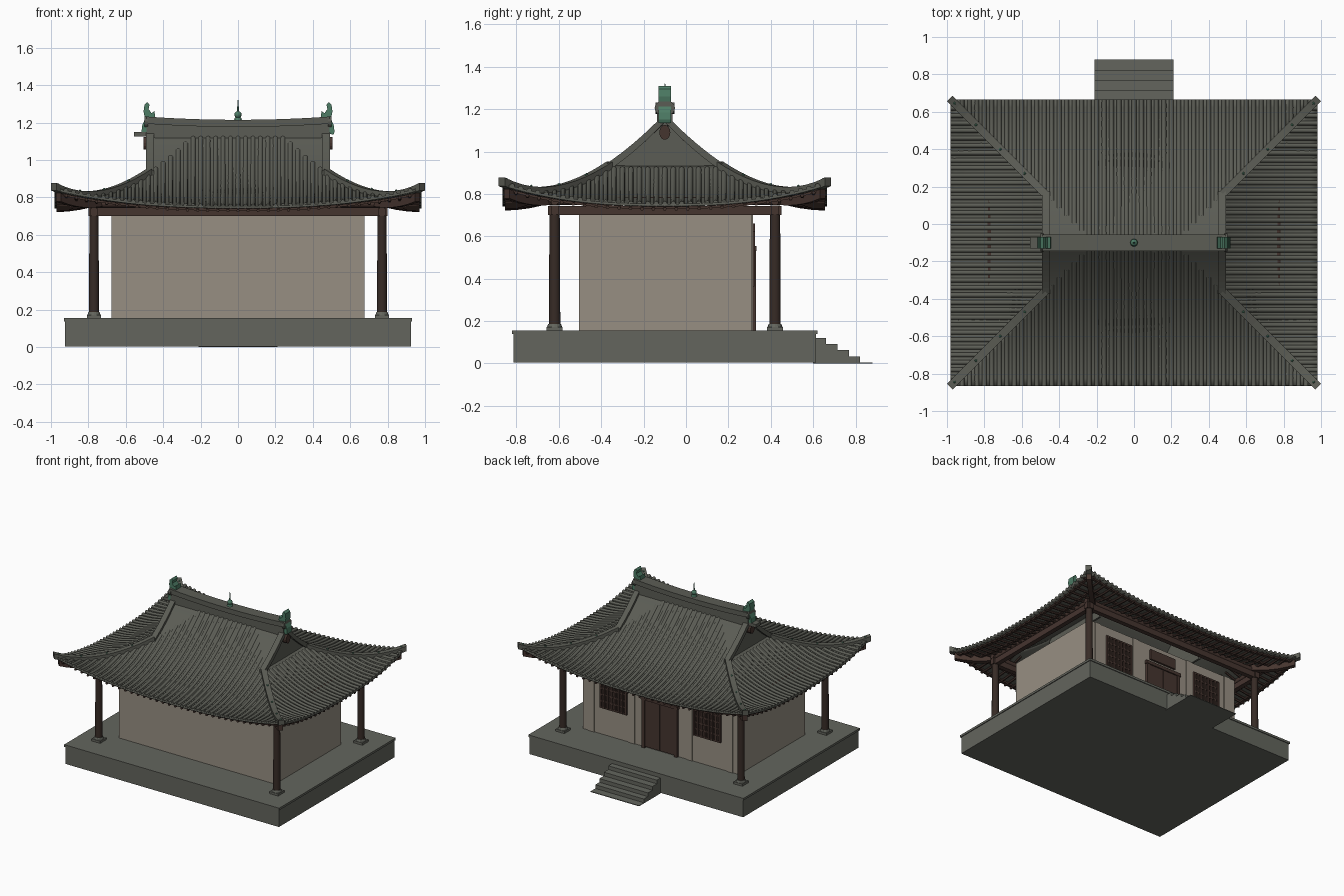
import bpy, bmesh, math
from mathutils import Vector, Matrix

cube = bpy.data.objects.get("Cube")
if cube:
    bpy.data.objects.remove(cube, do_unlink=True)


def material(name, r, g, b):
    m = bpy.data.materials.new(name)
    m.use_nodes = True
    m.diffuse_color = (r, g, b, 1)
    m.node_tree.nodes["Principled BSDF"].inputs["Base Color"].default_value = (r, g, b, 1)
    return m


STONE = material("grey stone", .125, .13, .11)
TILE = material("grey roof tile", .105, .108, .09)
PLASTER = material("tan plaster", .31, .275, .225)
WOOD = material("brown wood", .06, .035, .028)
DARK = material("dark column wood", .038, .024, .019)
BRONZE = material("green bronze", .075, .2, .13)

CY = -.1      # depth centre of the roof
EAVE = .765   # run from ridge line to eave
HIP = .215    # offset that places the 45 degree hips
GABLE = .275  # run at which the gables meet the hips
Z = Vector((0, 0, 1))


# ---- helpers ----
def finish(name, bm, mat, smooth=False):
    bmesh.ops.recalc_face_normals(bm, faces=bm.faces[:])
    mesh = bpy.data.meshes.new(name)
    bm.to_mesh(mesh)
    bm.free()
    mesh.materials.append(mat)
    ob = bpy.data.objects.new(name, mesh)
    bpy.context.collection.objects.link(ob)
    if smooth:
        bpy.ops.object.select_all(action='DESELECT')
        ob.select_set(True)
        bpy.context.view_layer.objects.active = ob
        bpy.ops.object.shade_smooth_by_angle(angle=math.radians(50))
    return ob


def box(bm, x0, x1, y0, y1, z0, z1):
    m = Matrix.Translation(((x0 + x1) / 2, (y0 + y1) / 2, (z0 + z1) / 2))
    m = m @ Matrix.Diagonal((x1 - x0, y1 - y0, z1 - z0, 1))
    bmesh.ops.create_cube(bm, size=1, matrix=m)


def cylinder(bm, x, y, z0, z1, r0, r1=None, n=16):
    bmesh.ops.create_cone(bm, cap_ends=True, segments=n, radius1=r0, radius2=r0 if r1 is None else r1,
                          depth=z1 - z0, matrix=Matrix.Translation((x, y, (z0 + z1) / 2)))


def circle(r, n, r2=None):
    return [(r * math.cos(math.tau * i / n), (r2 or r) * math.sin(math.tau * i / n)) for i in range(n)]


def rect(w, h):
    return [(w, h), (-w, h), (-w, -h), (w, -h)]


def sweep(bm, path, across, profile):
    rings = [[bm.verts.new(p + across * u + Z * v) for u, v in profile] for p in path]
    n = len(profile)
    for a, b in zip(rings, rings[1:]):
        for i in range(n):
            bm.faces.new((a[i], a[(i + 1) % n], b[(i + 1) % n], b[i]))
    bm.faces.new(rings[0])
    bm.faces.new(rings[-1])


def prism(bm, points, offset):
    face = bm.faces.new([bm.verts.new(p) for p in points])
    out = bmesh.ops.extrude_face_region(bm, geom=[face])
    verts = [v for v in out["geom"] if isinstance(v, bmesh.types.BMVert)]
    bmesh.ops.translate(bm, verts=verts, vec=offset)
    bm.faces.new([bm.verts.new(p) for p in points])
    bmesh.ops.remove_doubles(bm, verts=bm.verts[:], dist=1e-5)


def height(p, u):
    return .747 + .4 * (1 - p / EAVE) ** 2 + .098 * min(u, 1) ** 2.5 * (p / EAVE) ** 4


# Point on a roof slope: sides 0/1 face front/back, 2/3 face left/right
def roof(side, a, p, dz=0):
    s = -1 if side in (0, 3) else 1
    if side < 2:
        return Vector((a, CY + s * p, height(p, abs(a) / (p + HIP)) + dz))
    return Vector((s * (p + HIP), CY + a, height(p, abs(a) / max(p, .01)) + dz))


def steps(a, b, n):
    return [a + (b - a) * i / n for i in range(n + 1)]


# ---- platform and stairs ----
bm = bmesh.new()
box(bm, -.924, .924, -.814, .614, .004, .14)
box(bm, -.93, .93, -.82, .62, .138, .155)
finish("platform", bm, STONE)
bm = bmesh.new()
for i, y in enumerate((.88, .82, .77, .715, .66)):
    box(bm, -.21, .21, .6, y, 0, .005 + i * .029)
finish("stairs", bm, STONE)

# ---- hall walls and facade on the back ----
bm = bmesh.new()
box(bm, -.675, .675, -.505, .31, .155, .7)
for s in (-1, 1):
    for x in (.6, .25):
        box(bm, s * x - .025, s * x + .025, .3, .316, .155, .7)
finish("walls", bm, PLASTER)

bm = bmesh.new()
for s in (-1, 1):
    box(bm, s * .14 - .012, s * .14 + .012, .3, .33, .155, .55)
    box(bm, min(0, s * .128) + .001, max(0, s * .128) - .001, .3, .324, .165, .535)
box(bm, -.16, .16, .3, .333, .53, .555)
box(bm, -.115, .115, .3, .325, .58, .66)
finish("door_and_plaque", bm, WOOD)

back, bars = bmesh.new(), bmesh.new()
for s in (-1, 1):
    x0, x1, z0, z1 = s * .405 - .11, s * .405 + .11, .37, .62
    box(back, x0, x1, .3, .315, z0, z1)
    for x in steps(x0, x1, 7):
        box(bars, x - .007, x + .007, .3, .326, z0, z1)
    for z in steps(z0, z1, 5):
        box(bars, x0 - .007, x1 + .007, .3, .323, z - .006, z + .006)
finish("window_backs", back, DARK)
finish("window_lattice", bars, WOOD)

# ---- columns, footings, beams and purlins ----
cols, feet, beams, purlins = (bmesh.new() for _ in range(4))
for s in (-1, 1):
    for t in (-1, 1):
        x, y = s * .77, CY + t * .52
        cylinder(cols, x, y, .18, .745, .027, .024)
        box(feet, x - .038, x + .038, y - .038, y + .038, .15, .172)
        cylinder(feet, x, y, .17, .187, .036, .03)
    y = CY + s * .52
    box(beams, -.8, .8, y - .018, y + .018, .702, .746)
    box(beams, s * .77 - .018, s * .77 + .018, CY - .55, CY + .55, .7, .744)
    sweep(purlins, [Vector((-.8, y, .766)), Vector((.8, y, .766))], Vector((0, 1, 0)), circle(.02, 10))
    sweep(purlins, [Vector((s * .77, CY - .55, .766)), Vector((s * .77, CY + .55, .766))],
          Vector((1, 0, 0)), circle(.02, 10))
finish("columns", cols, DARK, True)
finish("column_footings", feet, STONE)
finish("beams", beams, WOOD)
finish("purlins", purlins, WOOD, True)

# ---- roof slopes, tile rows and rafters ----
slopes, ribs, rafters = bmesh.new(), bmesh.new(), bmesh.new()
for side in range(4):
    main = side < 2
    across = Vector((1, 0, 0)) if main else Vector((0, 1, 0))
    shift = HIP if main else 0
    rows = (steps(0, GABLE, 6) if main else [.24]) + steps(GABLE, EAVE, 12)[(1 if main else 0):]
    grid = []
    for p in rows:
        w = max(.49, p + HIP) if main else p
        grid.append([slopes.verts.new(roof(side, w * s, p)) for s in steps(-1, 1, 28)])
    for a, b in zip(grid, grid[1:]):
        for i in range(28):
            slopes.faces.new((a[i], a[i + 1], b[i + 1], b[i]))
    n = 24 if main else 18
    for i in range(-n, n + 1):
        a = i * .04
        p0 = max(.03 if main else GABLE, abs(a) - shift)
        sweep(ribs, [roof(side, a, p, .006) for p in steps(p0, EAVE, 14)], across, circle(.0125, 8))
    n = 17 if main else 13
    for i in range(-n, n + 1):
        a = i * .054
        p0 = max(.45, abs(a) - shift + .01)
        sweep(rafters, [roof(side, a, p, -.018) for p in steps(p0, .755, 5)], across, circle(.009, 6))
    for p in (.62, .73):
        w = p + shift
        out = Vector((0, 1, 0)) if main else Vector((1, 0, 0))
        sweep(rafters, [roof(side, a, p, -.013) for a in steps(-w, w, 20)], out, rect(.01, .006))
roof_ob = finish("roof_slopes", slopes, TILE, True)
solid = roof_ob.modifiers.new("thickness", 'SOLIDIFY')
solid.thickness = .012
solid.offset = 0
finish("tile_rows", ribs, TILE, True)
finish("rafters", rafters, WOOD)

# ---- hip ridges, hip rafters, gable ridges and gable walls ----
hips, hip_rafters, verges, gables, knobs, pendants = (bmesh.new() for _ in range(6))
for s in (-1, 1):
    for t in (-1, 1):
        across = Vector((s, -t, 0)).normalized()

        def hip(p, dz):
            return Vector((s * (p + HIP), CY + t * p, height(p, 1) + dz))
        sweep(hips, [hip(p, .01) for p in steps(.26, .77, 12)], across, rect(.021, .02))
        sweep(hip_rafters, [hip(p, -.035) for p in steps(.5, .745, 6)], across, rect(.018, .022))
        for p in (.37, .5, .63, .745):
            bmesh.ops.create_icosphere(knobs, subdivisions=1, radius=.008,
                                       matrix=Matrix.Translation(hip(p, .031)))
        sweep(verges, [Vector((s * .471, CY + t * p, height(p, 0) + .012)) for p in steps(.02, .275, 8)],
              Vector((1, 0, 0)), rect(.021, .02))
    edge = [(y, height(abs(y), 0)) for y in steps(-GABLE, GABLE, 16)]
    outline = [Vector((s * .455, CY + y, z)) for y, z in edge]
    outline += [Vector((s * .455, CY + GABLE, .86)), Vector((s * .455, CY - GABLE, .86))]
    prism(gables, outline, Vector((s * .015, 0, 0)))
    sweep(pendants, [Vector((s * .47, CY, 1.09)), Vector((s * .505, CY, 1.09))],
          Vector((0, 1, 0)), circle(.026, 14, .035))
finish("hip_ridges", hips, TILE)
finish("hip_rafters", hip_rafters, WOOD)
finish("gable_ridges", verges, TILE)
finish("gable_walls", gables, TILE)
finish("hip_knobs", knobs, BRONZE)
finish("gable_pendants", pendants, WOOD)

# ---- main ridge with end discs ----
bm = bmesh.new()
for z, h, w in ((1.143, .038, .036), (1.196, .019, .045)):
    sweep(bm, [Vector((x, CY, z + .018 * (x / .5) ** 2)) for x in steps(-.49, .49, 20)],
          Vector((0, 1, 0)), rect(w, h))
for s in (-1, 1):
    sweep(bm, [Vector((s * .48, CY, 1.205)), Vector((s * .5, CY, 1.205))],
          Vector((0, 1, 0)), circle(.048, 16, .038))
box(bm, -.555, -.48, CY - .03, CY + .03, 1.125, 1.15)
finish("main_ridge", bm, TILE)

# ---- fish tail ornaments and finial ----
tail = [(.452, 1.15), (.458, 1.2), (.443, 1.235), (.447, 1.262), (.462, 1.25), (.478, 1.272), (.473, 1.295),
        (.484, 1.31), (.5, 1.295), (.505, 1.26), (.497, 1.22), (.512, 1.185), (.516, 1.15), (.51, 1.135)]
bm = bmesh.new()
for s in (-1, 1):
    prism(bm, [Vector((s * x, CY - .03, z)) for x, z in tail], Vector((0, .06, 0)))
finish("ridge_end_ornaments", bm, BRONZE)
bm = bmesh.new()
cylinder(bm, 0, CY, 1.21, 1.228, .022, .016)
bmesh.ops.create_uvsphere(bm, u_segments=16, v_segments=10, radius=.019,
                          matrix=Matrix.Translation((0, CY, 1.243)))
cylinder(bm, 0, CY, 1.255, 1.32, .006, .002, 8)
finish("ridge_finial", bm, BRONZE, True)
